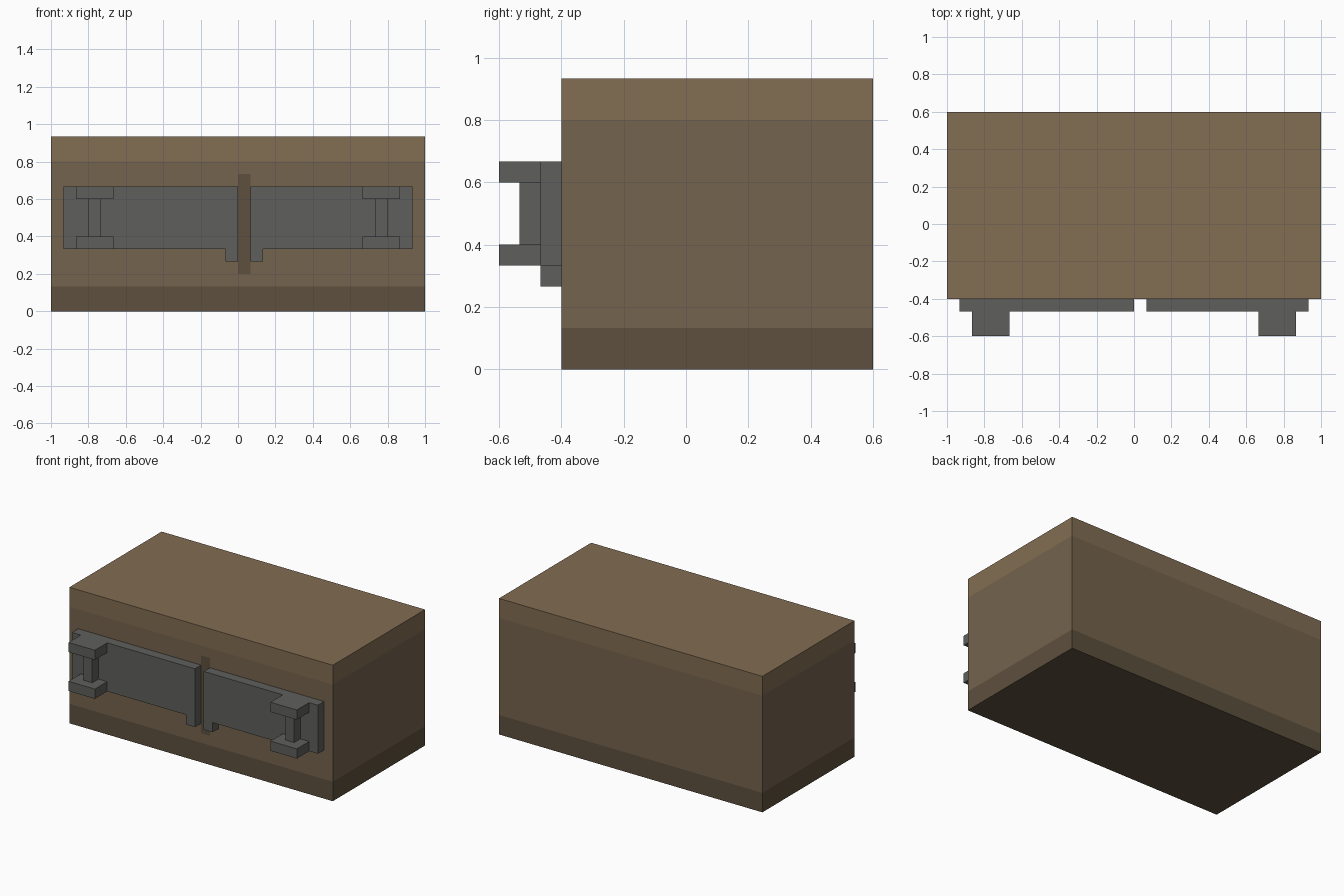
import bpy, bmesh
from mathutils import Vector

if "Cube" in bpy.data.objects:
    bpy.data.objects.remove(bpy.data.objects["Cube"])

U = 1 / 15  # grid step all parts snap to


def material(name, rgb):
    m = bpy.data.materials.new(name)
    m.diffuse_color = (*rgb, 1)
    m.use_nodes = True
    m.node_tree.nodes["Principled BSDF"].inputs["Base Color"].default_value = m.diffuse_color
    return m


TRIM = material("light_wood", (0.223, 0.153, 0.084))
WOOD = material("wood", (0.174, 0.125, 0.074))
DARK = material("dark_wood", (0.109, 0.080, 0.047))
METAL = material("metal", (0.114, 0.114, 0.107))


def finish(name, bm, mats):
    bmesh.ops.recalc_face_normals(bm, faces=bm.faces)
    me = bpy.data.meshes.new(name)
    bm.to_mesh(me)
    bm.free()
    for m in mats:
        me.materials.append(m)
    ob = bpy.data.objects.new(name, me)
    bpy.context.collection.objects.link(ob)
    return ob


def add_box(bm, x, y, z):
    """Box from (min, max) ranges in grid steps."""
    verts = bmesh.ops.create_cube(bm, size=1)["verts"]
    for v in verts:
        v.co = Vector([((a + b) / 2 + c * (b - a)) * U
                       for (a, b), c in zip((x, y, z), v.co)])


def extrude_profile(bm, points, y0, y1):
    """Extrude an x-z outline along y."""
    f = bm.faces.new([bm.verts.new((x * U, y0 * U, z * U)) for x, z in points])
    ext = bmesh.ops.extrude_face_region(bm, geom=[f])["geom"]
    bmesh.ops.translate(bm, vec=(0, (y1 - y0) * U, 0),
                        verts=[g for g in ext if isinstance(g, bmesh.types.BMVert)])


# Crate body: bands of colour and a flush dark seam between the front plates
bm = bmesh.new()
add_box(bm, (-15, 15), (-6, 9), (0, 14))
cuts = [((0, 0, h * U), (0, 0, 1)) for h in (2, 3, 11, 12)]
cuts += [((h * U, 0, 0), (1, 0, 0)) for h in (0, 1)]
for co, no in cuts:
    bmesh.ops.bisect_plane(bm, geom=bm.verts[:] + bm.edges[:] + bm.faces[:],
                           plane_co=co, plane_no=no)
bm.normal_update()
for f in bm.faces:
    c = f.calc_center_median() / U
    seam = f.normal.y < -0.5 and 0 < c.x < 1 and 3 < c.z < 11
    f.material_index = 2 if seam or c.z < 2 else 0 if c.z > 12 else 1
finish("crate_body", bm, [TRIM, WOOD, DARK])

# Front plates, each with a small tab beside the seam, and their handles
for side, s, inner in (("left", -1, 0), ("right", 1, 1)):
    bm = bmesh.new()
    tab = inner + s
    extrude_profile(bm, [(inner, 4), (tab, 4), (tab, 5), (14 * s, 5),
                         (14 * s, 10), (inner, 10)], -7, -6)
    finish(side + "_plate", bm, [METAL])

    bm = bmesh.new()
    bracket = sorted((10 * s, 13 * s))
    add_box(bm, bracket, (-9, -7), (5, 6))
    add_box(bm, bracket, (-9, -7), (9, 10))
    add_box(bm, sorted((11 * s, 12 * s)), (-8, -7), (6, 9))
    finish(side + "_handle", bm, [METAL])
